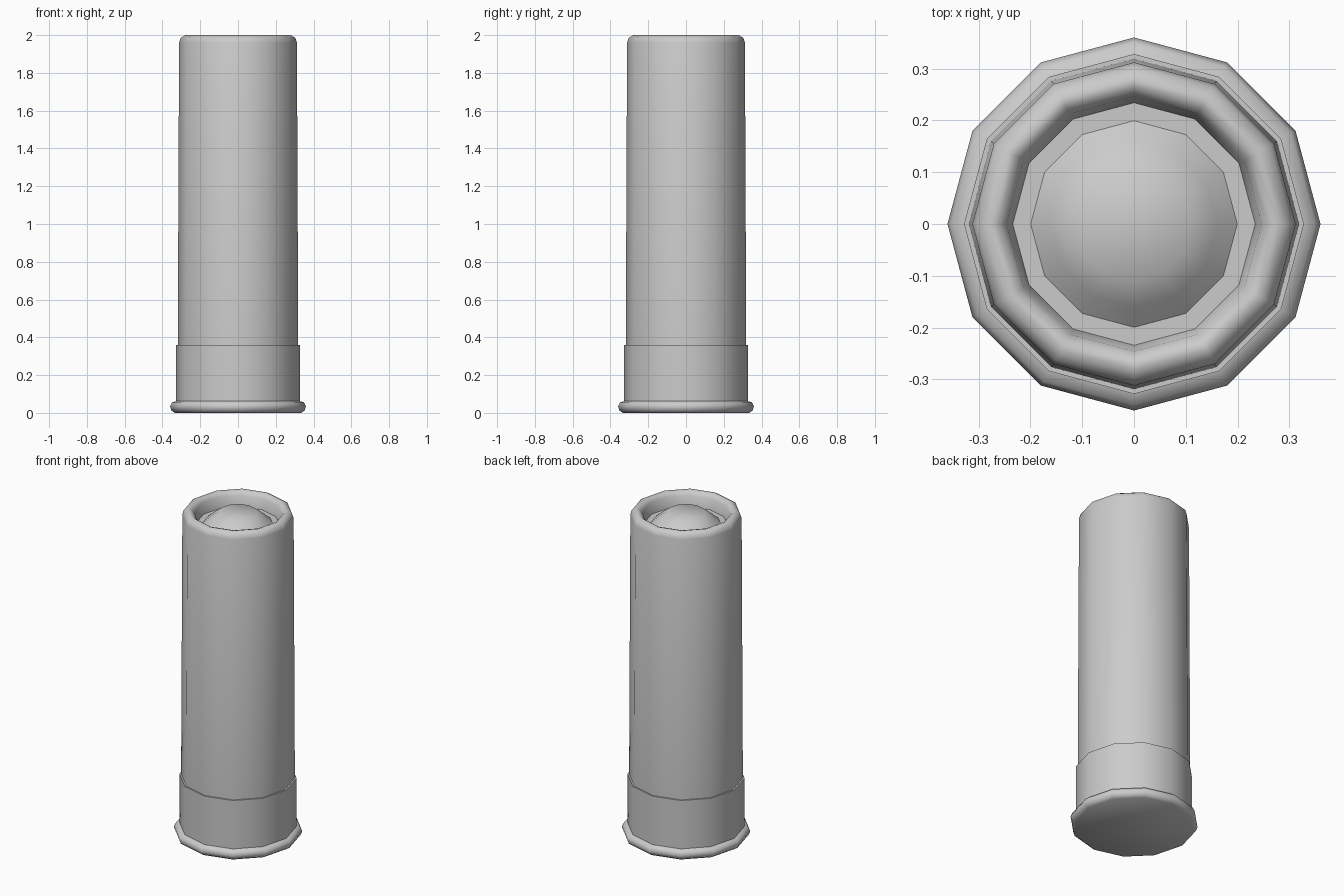
import bpy, bmesh, math

SIDES = 12

cube = bpy.data.objects.get("Cube")
if cube:
    bpy.data.objects.remove(cube, do_unlink=True)

grey = bpy.data.materials.new("plain_grey")
grey.use_nodes = True
colour = (0.6, 0.6, 0.6, 1)
grey.diffuse_color = colour
grey.node_tree.nodes["Principled BSDF"].inputs["Base Color"].default_value = colour


def lathe(name, profile, angle=50):
    """Turn a (radius, height) profile about z; radius 0 is closed by a cap."""
    bm = bmesh.new()
    rings = []
    for r, z in profile:
        rings.append([bm.verts.new((r * math.cos(math.tau * i / SIDES),
                                    r * math.sin(math.tau * i / SIDES), z))
                      for i in range(SIDES)])
    for low, high in zip(rings, rings[1:]):
        for i in range(SIDES):
            j = (i + 1) % SIDES
            bm.faces.new((low[i], low[j], high[j], high[i]))
    bm.faces.new(rings[0][::-1])
    bm.faces.new(rings[-1])
    mesh = bpy.data.meshes.new(name)
    bm.to_mesh(mesh)
    bm.free()
    mesh.materials.append(grey)
    obj = bpy.data.objects.new(name, mesh)
    bpy.context.collection.objects.link(obj)
    bpy.ops.object.select_all(action='DESELECT')
    obj.select_set(True)
    bpy.context.view_layer.objects.active = obj
    bpy.ops.object.shade_smooth_by_angle(angle=math.radians(angle))
    return obj


# Base cap with its flared rim
lathe("base_cap", [(0.335, 0), (0.352, 0.012), (0.36, 0.034), (0.35, 0.055),
                   (0.328, 0.062), (0.328, 0.36), (0.31, 0.36)])

# Tapered tube with a rolled lip and a recessed ledge
lathe("tube", [(0.319, 0.34), (0.312, 1.96), (0.304, 1.985), (0.28, 2.0),
               (0.262, 1.995), (0.246, 1.975), (0.234, 1.91)])

# Domed plug inside the mouth
lathe("plug", [(0.205, 1.905), (0.16, 1.945), (0.11, 1.985)])
